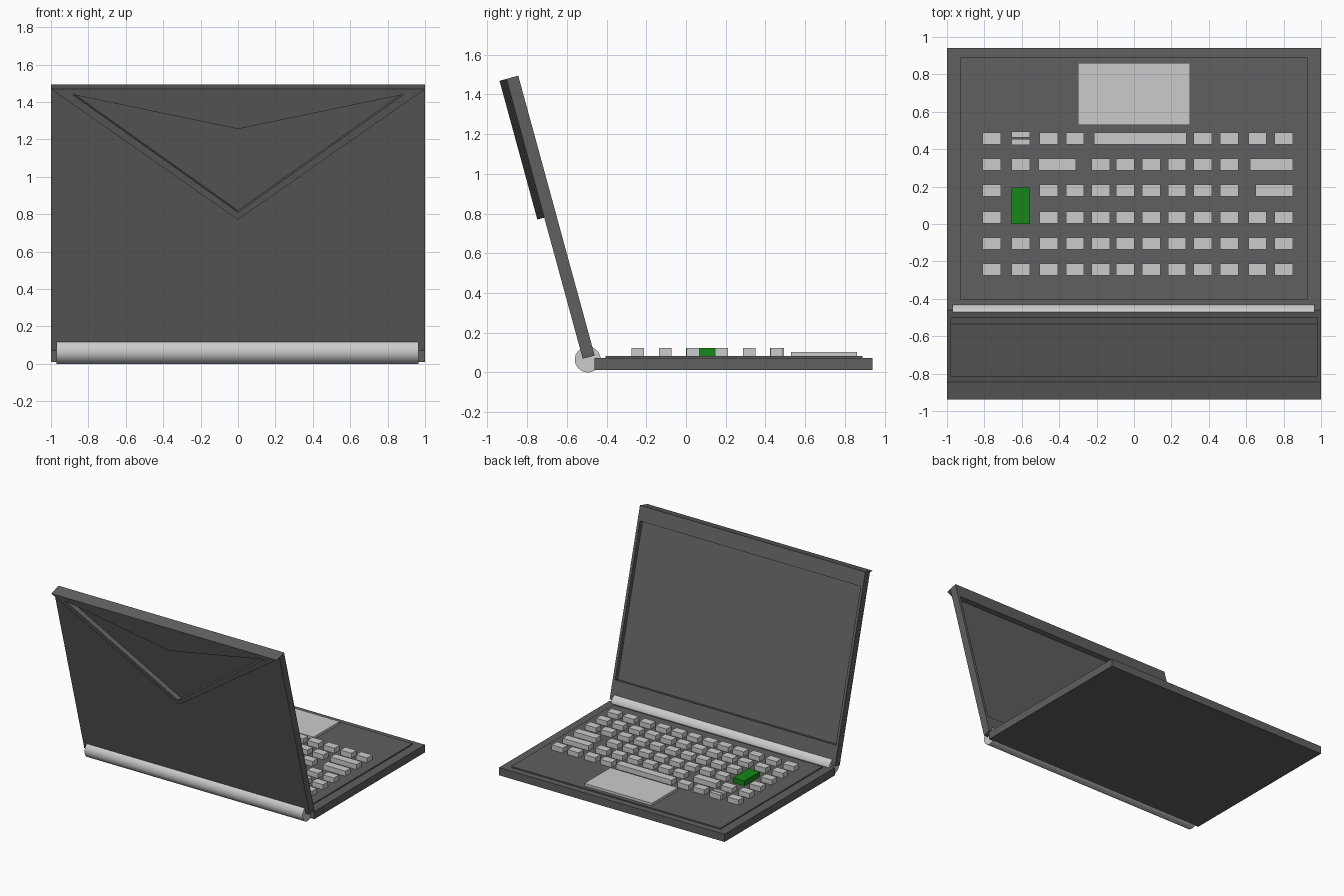
import bpy, bmesh, math
from mathutils import Matrix

if "Cube" in bpy.data.objects:
    bpy.data.objects.remove(bpy.data.objects["Cube"])


def material(name, rgb):
    m = bpy.data.materials.new(name)
    m.diffuse_color = (*rgb, 1)
    m.use_nodes = True
    m.node_tree.nodes["Principled BSDF"].inputs["Base Color"].default_value = m.diffuse_color
    return m


DARK = material("dark_grey", (0.115, 0.115, 0.115))
GREEN = material("green", (0.008, 0.24, 0.01))


def add_object(name, bm, mat=None):
    bmesh.ops.recalc_face_normals(bm, faces=bm.faces)
    me = bpy.data.meshes.new(name)
    bm.to_mesh(me)
    bm.free()
    ob = bpy.data.objects.new(name, me)
    bpy.context.collection.objects.link(ob)
    if mat:
        me.materials.append(mat)
    return ob


def box_bm(x0, x1, y0, y1, z0, z1):
    bm = bmesh.new()
    m = Matrix.Translation(((x0 + x1) / 2, (y0 + y1) / 2, (z0 + z1) / 2))
    bmesh.ops.create_cube(bm, size=1, matrix=m @ Matrix.Diagonal((x1 - x0, y1 - y0, z1 - z0, 1)))
    return bm


def box(name, *dims, mat=None):
    return add_object(name, box_bm(*dims), mat)


# Base, raised keyboard deck and trackpad
BASE_TOP, DECK_TOP, KEY_TOP = 0.073, 0.083, 0.123
box("base", -1, 1, -0.46, 0.94, 0.011, BASE_TOP, mat=DARK)
box("keyboard_deck", -0.927, 0.927, -0.405, 0.89, BASE_TOP - 0.01, DECK_TOP, mat=DARK)
box("trackpad", -0.30, 0.30, 0.53, 0.86, DECK_TOP - 0.005, 0.103)

# Keys: column centres, then each row as columns used plus wide keys
COLS = [-0.76, -0.605, -0.455, -0.315, -0.178, -0.047, 0.093, 0.23, 0.368, 0.51, 0.66, 0.80]
ROWS = [
    (-0.243, range(12), []),
    (-0.104, range(12), []),
    (0.035, [0, *range(2, 12)], []),
    (0.179, [0, *range(2, 10)], [(0.65, 0.85)]),
    (0.318, [0, 1, *range(4, 10)], [(-0.51, -0.31), (0.62, 0.85)]),
    (0.457, [0, 2, 3, 8, 9, 10, 11], [(-0.215, 0.28)]),
]


def key(name, x0, x1, y0, y1, mat=None):
    box(name, x0, x1, y0, y1, DECK_TOP - 0.005, KEY_TOP, mat=mat)


for y, cols, wide in ROWS:
    for x0, x1 in [(COLS[c] - 0.049, COLS[c] + 0.049) for c in cols] + wide:
        key("key", x0, x1, y - 0.032, y + 0.032)
for y0, y1 in [(0.423, 0.454), (0.463, 0.494)]:
    key("half_key", -0.654, -0.556, y0, y1)
key("green_key", -0.655, -0.555, 0.0, 0.195, GREEN)

# Hinge barrel
bm = bmesh.new()
bmesh.ops.create_cone(bm, cap_ends=True, segments=32, radius1=0.065, radius2=0.065, depth=1.935,
                      matrix=Matrix.Translation((-0.002, -0.495, 0.065)) @ Matrix.Rotation(math.pi / 2, 4, 'Y'))
hinge = add_object("hinge", bm)
bpy.context.view_layer.objects.active = hinge
hinge.select_set(True)
bpy.ops.object.shade_smooth_by_angle()

# Lid, modelled upright then tilted back about its lower inner edge
TILT = Matrix.Translation((0, -0.46, 0.085)) @ Matrix.Rotation(math.radians(15.27), 4, 'X')
H, T = 1.461, 0.062
bm = box_bm(-1, 1, -T, 0, 0, H)
bm.faces.ensure_lookup_table()
inner = max(bm.faces, key=lambda f: f.calc_center_median().y)
outer = min(bm.faces, key=lambda f: f.calc_center_median().y)
bmesh.ops.poke(bm, faces=[outer])
# Recessed screen
bmesh.ops.inset_region(bm, faces=[inner], thickness=0.03)
for v in inner.verts:
    v.co.z = 0.152 if v.co.z < H / 2 else 1.348
ext = bmesh.ops.extrude_discrete_faces(bm, faces=[inner])
for v in ext["faces"][0].verts:
    v.co.y -= 0.036
lid = add_object("lid", bm, DARK)
lid.matrix_world = TILT

# Envelope-flap plate on the back of the lid, with a chevron opening
bm = bmesh.new()
tip, corner, mid, low, side, notch = [
    bm.verts.new((x, -0.079, z)) for x, z in
    [(0, 0.737), (1, H), (0, H), (0, 0.778), (0.885, 1.431), (0, 1.24)]]
bm.faces.new((tip, corner, side, low))
bm.faces.new((corner, mid, notch, side))
flap = add_object("lid_flap", bm, DARK)
flap.matrix_world = TILT
flap.modifiers.new("mirror", 'MIRROR')
solid = flap.modifiers.new("thickness", 'SOLIDIFY')
solid.thickness = 0.038
solid.offset = 0
